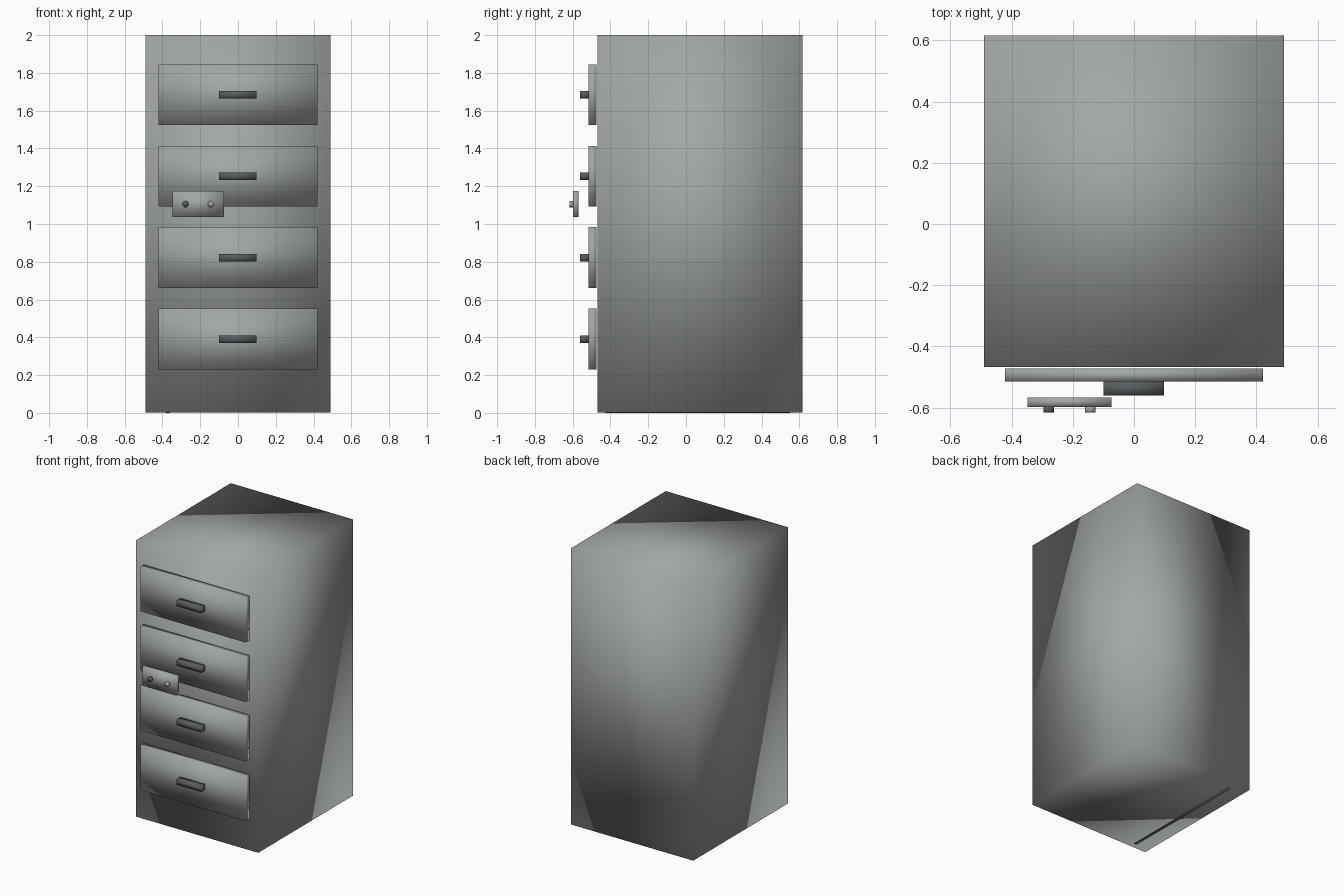
import bpy
import math

if "Cube" in bpy.data.objects:
    bpy.data.objects.remove(bpy.data.objects["Cube"], do_unlink=True)


def material(name, color):
    m = bpy.data.materials.new(name)
    m.use_nodes = True
    m.diffuse_color = (*color, 1)
    m.node_tree.nodes["Principled BSDF"].inputs["Base Color"].default_value = (*color, 1)
    return m


steel = material("steel grey", (0.36, 0.385, 0.38))
dark = material("dark grey", (0.10, 0.11, 0.115))


def finish(name, mat):
    ob = bpy.context.object
    ob.name = name
    ob.data.materials.append(mat)
    bpy.ops.object.transform_apply(location=False, rotation=True, scale=True)
    bpy.ops.object.shade_smooth()
    return ob


def box(name, x, y, z, mat):
    """Smooth-shaded box spanning the given (low, high) ranges."""
    spans = (x, y, z)
    bpy.ops.mesh.primitive_cube_add(size=1, location=[(a + b) / 2 for a, b in spans])
    bpy.context.object.scale = [b - a for a, b in spans]
    return finish(name, mat)


def knob(name, x, mat):
    bpy.ops.mesh.primitive_cylinder_add(vertices=24, radius=0.017, depth=0.02,
                                        location=(x, -0.607, 1.105),
                                        rotation=(math.pi / 2, 0, 0))
    return finish(name, mat)


# Cabinet body
box("cabinet_body", (-0.49, 0.49), (-0.468, 0.617), (0.001, 2), steel)

# Thin strip under the body
box("bottom_strip", (-0.385, -0.36), (-0.43, 0.55), (0, 0.003), dark)

# Four drawers, each with a bar handle
for i in range(4):
    z = 0.391 + i * 0.431
    box(f"drawer_{i + 1}", (-0.422, 0.422), (-0.515, -0.473), (z - 0.161, z + 0.161), steel)
    box(f"handle_{i + 1}", (-0.1, 0.098), (-0.561, -0.513), (z - 0.02, z + 0.02), dark)

# Lock plate with two round buttons
box("lock_plate", (-0.348, -0.073), (-0.598, -0.568), (1.037, 1.175), steel)
knob("lock_button_right", -0.279, dark)
knob("lock_button_left", -0.143, steel)
